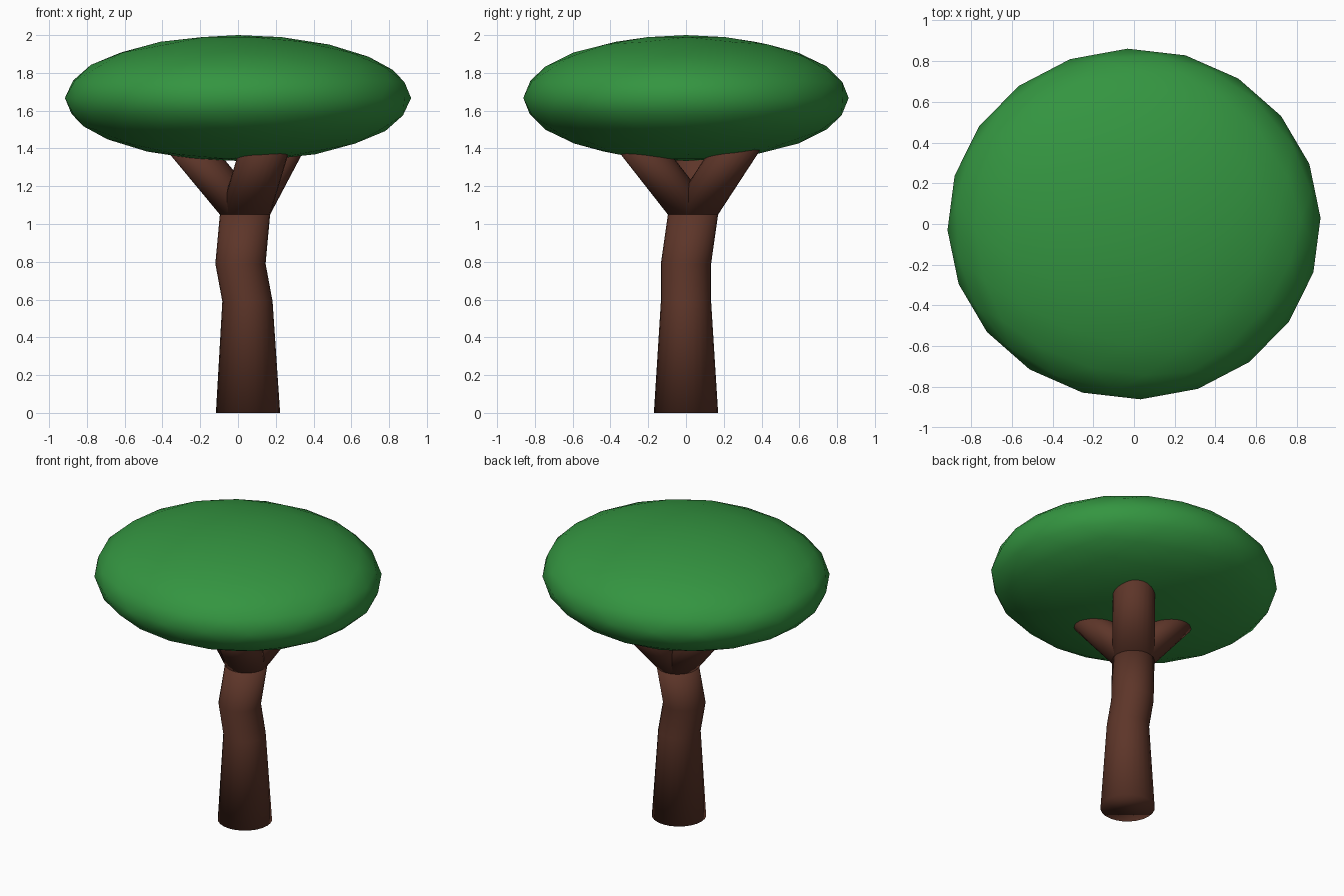
import bpy, bmesh, math
from mathutils import Matrix

if "Cube" in bpy.data.objects:
    bpy.data.objects.remove(bpy.data.objects["Cube"])


def material(name, rgb):
    m = bpy.data.materials.new(name)
    m.diffuse_color = (*rgb, 1)
    m.use_nodes = True
    m.node_tree.nodes["Principled BSDF"].inputs["Base Color"].default_value = m.diffuse_color
    return m


def add_object(name, bm, mat):
    bmesh.ops.recalc_face_normals(bm, faces=bm.faces)
    for f in bm.faces:
        f.smooth = True
    me = bpy.data.meshes.new(name)
    bm.to_mesh(me)
    bm.free()
    me.materials.append(mat)
    ob = bpy.data.objects.new(name, me)
    bpy.context.collection.objects.link(ob)
    return ob


def limb(name, rings, mat, sides=24):
    """Loft level circles (x, y, z, radius) and cap both ends."""
    bm = bmesh.new()
    loops = []
    for x, y, z, r in rings:
        loops.append([bm.verts.new((x + r * math.cos(2 * math.pi * i / sides),
                                    y + r * math.sin(2 * math.pi * i / sides), z))
                      for i in range(sides)])
    for a, b in zip(loops, loops[1:]):
        for i in range(sides):
            j = (i + 1) % sides
            bm.faces.new((a[i], a[j], b[j], b[i]))
    bm.faces.new(loops[0][::-1])
    bm.faces.new(loops[-1])
    return add_object(name, bm, mat)


bark = material("bark", (0.11, 0.036, 0.022))
leaf = material("leaf", (0.034, 0.30, 0.052))

# Crooked, tapering trunk
limb("trunk", [(0.053, 0, 0, 0.17), (0.05, 0, 0.59, 0.133),
               (0.013, 0, 0.79, 0.133), (0.037, 0.037, 1.05, 0.133)], bark)

# Three branches leaning out from the trunk top into the canopy
rise, slope = 0.45, 0.84
for n, deg in enumerate((51, 171, -69), 1):
    a = math.radians(deg)
    limb(f"branch_{n}", [(0.037, 0.037, 1.05, 0.133),
                         (0.037 + rise * slope * math.cos(a),
                          0.037 + rise * slope * math.sin(a), 1.05 + rise, 0.133)], bark)

# Flattened canopy
bm = bmesh.new()
bmesh.ops.create_icosphere(bm, subdivisions=3, radius=1)
bm.transform(Matrix.Translation((0, 0, 1.667)) @ Matrix.Diagonal((0.917, 0.862, 0.333, 1))
             @ Matrix.Rotation(math.radians(2), 4, 'Z'))
add_object("canopy", bm, leaf)
